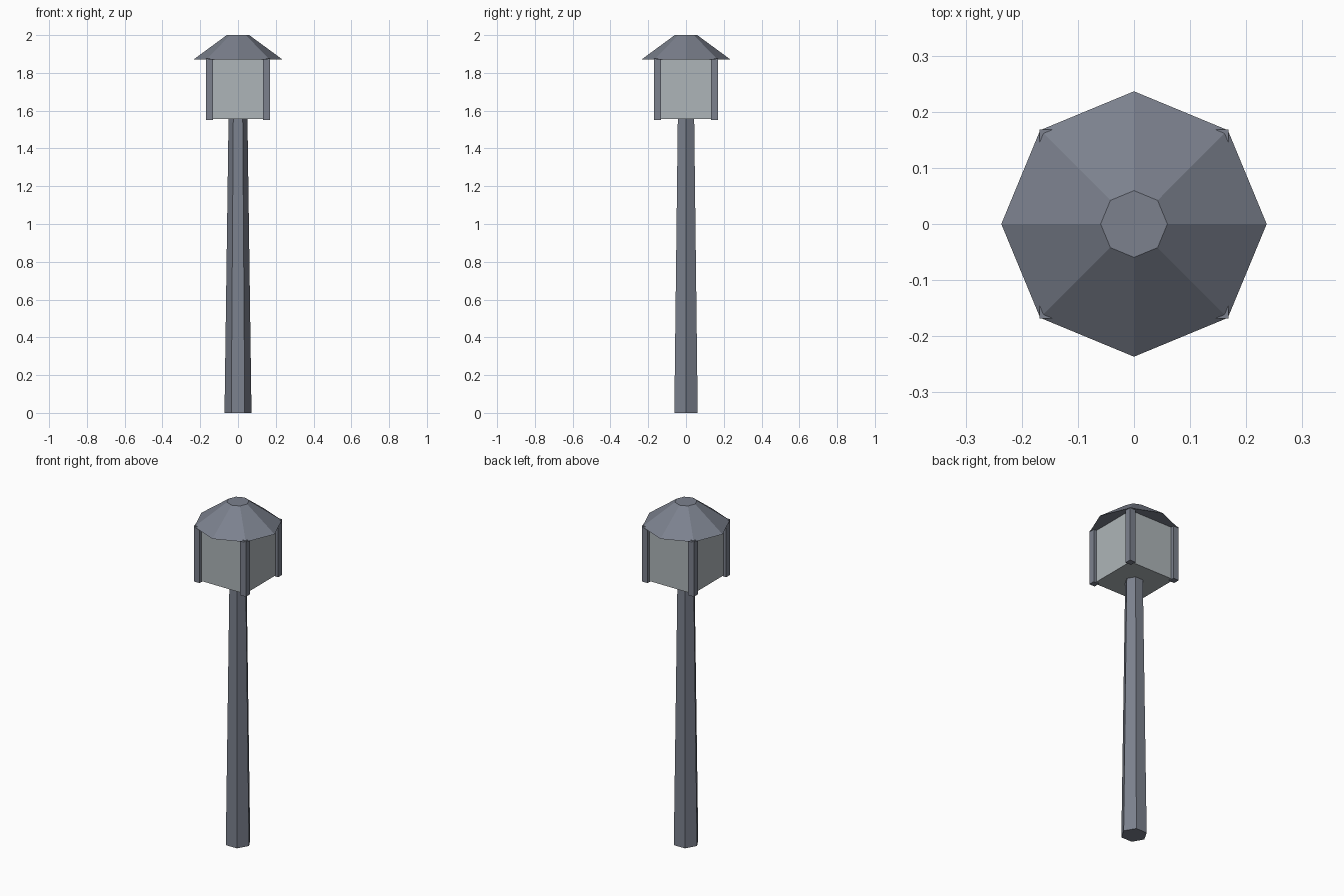
import bpy, math

if "Cube" in bpy.data.objects:
    bpy.data.objects.remove(bpy.data.objects["Cube"])

def material(name, rgb):
    m = bpy.data.materials.new(name)
    m.diffuse_color = (*rgb, 1)
    m.use_nodes = True
    m.node_tree.nodes["Principled BSDF"].inputs["Base Color"].default_value = m.diffuse_color
    return m

metal = material("dark_metal", (0.20, 0.22, 0.27))
glass = material("lantern_glass", (0.42, 0.46, 0.48))

def finish(name, mat):
    ob = bpy.context.object
    ob.name = name
    ob.data.materials.append(mat)
    return ob

def frustum(name, sides, r1, r2, z0, z1, mat, turn=0):
    bpy.ops.mesh.primitive_cone_add(vertices=sides, radius1=r1, radius2=r2, depth=z1 - z0,
                                    location=(0, 0, (z0 + z1) / 2), rotation=(0, 0, turn))
    return finish(name, mat)

def box(name, x, y, width, z0, z1, mat):
    bpy.ops.mesh.primitive_cube_add(size=1, location=(x, y, (z0 + z1) / 2))
    bpy.context.object.scale = (width, width, z1 - z0)
    return finish(name, mat)

# Tapered hexagonal pole with corners on the x axis
frustum("pole", 6, 0.0715, 0.05, 0, 1.56, metal, math.radians(30))

# Glass lantern body
box("lantern_glass", 0, 0, 0.30, 1.555, 1.87, glass)

# Four corner bars, poking slightly through the roof
for sx, side in ((-1, "left"), (1, "right")):
    for sy, end in ((-1, "front"), (1, "back")):
        box(f"corner_bar_{end}_{side}", sx * 0.15, sy * 0.15, 0.037, 1.55, 1.876, metal)

# Eight-sided roof with a flat top
frustum("roof", 8, 0.2365, 0.0595, 1.87, 2.0, metal)
